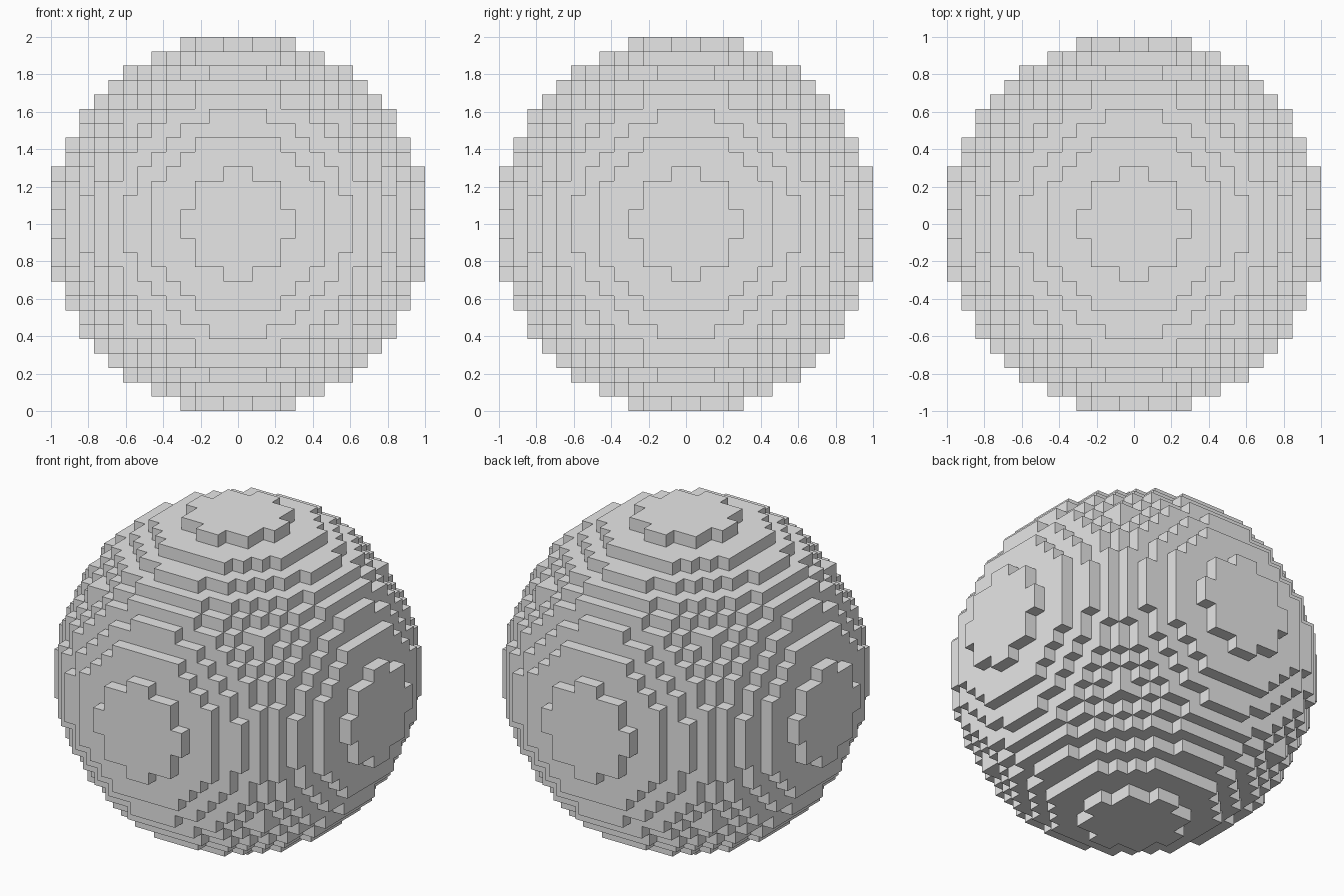
import bpy
import bmesh
from mathutils import Vector

# Remove the default cube
default = bpy.data.objects.get("Cube")
if default:
    bpy.data.objects.remove(default, do_unlink=True)

RADIUS = 13              # sphere radius, counted in blocks
BLOCK = 1 / RADIUS       # edge length of one block


def is_solid(cell):
    """A block is filled when its centre lies inside the sphere."""
    return sum((c + 0.5) ** 2 for c in cell) <= RADIUS ** 2


def make_material(name, colour):
    mat = bpy.data.materials.new(name)
    mat.use_nodes = True
    mat.diffuse_color = colour
    mat.node_tree.nodes["Principled BSDF"].inputs["Base Color"].default_value = colour
    return mat


bm = bmesh.new()
corners = {}


def corner(grid):
    """Shared vertex at a grid point, lifted so the ball rests on the floor."""
    if grid not in corners:
        corners[grid] = bm.verts.new(Vector(grid) * BLOCK + Vector((0, 0, 1)))
    return corners[grid]


def add_side(cell, axis, step):
    """Square on the side of a block that faces along +axis or -axis."""
    u, v = (axis + 1) % 3, (axis + 2) % 3
    loop = []
    for du, dv in ((0, 0), (1, 0), (1, 1), (0, 1)):
        point = list(cell)
        point[axis] += step > 0
        point[u] += du
        point[v] += dv
        loop.append(corner(tuple(point)))
    bm.faces.new(loop if step > 0 else loop[::-1])


# Block ball: only the exposed sides of the filled blocks
span = range(-RADIUS, RADIUS)
for cell in ((x, y, z) for x in span for y in span for z in span):
    if not is_solid(cell):
        continue
    for axis in range(3):
        for step in (-1, 1):
            neighbour = list(cell)
            neighbour[axis] += step
            if not is_solid(neighbour):
                add_side(cell, axis, step)

mesh = bpy.data.meshes.new("block_sphere")
bm.to_mesh(mesh)
bm.free()
mesh.materials.append(make_material("light_grey", (0.8, 0.8, 0.8, 1)))
block_sphere = bpy.data.objects.new("block_sphere", mesh)
bpy.context.collection.objects.link(block_sphere)
